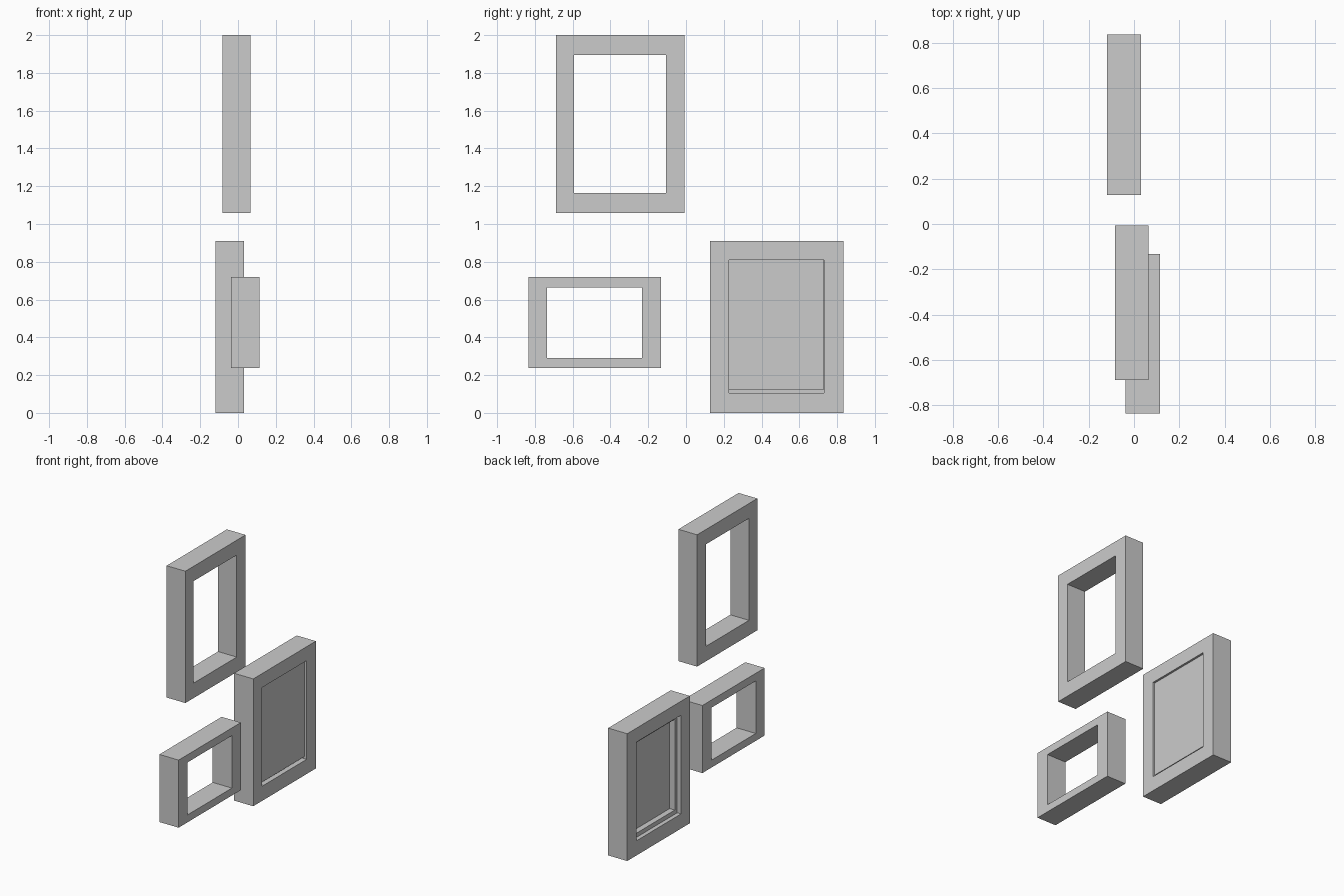
import bpy, bmesh

if "Cube" in bpy.data.objects:
    bpy.data.objects.remove(bpy.data.objects["Cube"])


def add_mesh(name, bm):
    bmesh.ops.recalc_face_normals(bm, faces=bm.faces)
    mesh = bpy.data.meshes.new(name)
    bm.to_mesh(mesh)
    bm.free()
    obj = bpy.data.objects.new(name, mesh)
    bpy.context.collection.objects.link(obj)
    return obj


def frame(name, x, outer, inner):
    """Rectangular ring; outer and inner are (y0, y1, z0, z1)."""
    bm = bmesh.new()
    loops = []
    for rect, px in ((outer, x[0]), (outer, x[1]), (inner, x[1]), (inner, x[0])):
        y0, y1, z0, z1 = rect
        corners = ((y0, z0), (y1, z0), (y1, z1), (y0, z1))
        loops.append([bm.verts.new((px, y, z)) for y, z in corners])
    for k in range(4):
        a, b = loops[k], loops[(k + 1) % 4]
        for i in range(4):
            j = (i + 1) % 4
            bm.faces.new((a[i], a[j], b[j], b[i]))
    return add_mesh(name, bm)


def slab(name, x, rect):
    bm = bmesh.new()
    bmesh.ops.create_cube(bm, size=1)
    for v in bm.verts:
        v.co = (x[v.co.x > 0], rect[v.co.y > 0], rect[2 + (v.co.z > 0)])
    return add_mesh(name, bm)


# Open frames
frame("upper_frame", (-0.083, 0.065),
      (-0.687, -0.007, 1.058, 2.0), (-0.593, -0.107, 1.165, 1.894))
frame("small_frame", (-0.037, 0.115),
      (-0.835, -0.132, 0.237, 0.72), (-0.735, -0.233, 0.29, 0.665))

# Large frame with a stepped mat and a picture panel
opening = (0.228, 0.73, 0.105, 0.81)
frame("large_frame", (-0.12, 0.031), (0.128, 0.835, 0.0, 0.91), opening)
frame("inner_mat", (-0.09, -0.05), opening, (0.255, 0.703, 0.135, 0.783))
slab("picture_panel", (-0.05, 0.016), (0.228, 0.727, 0.122, 0.81))
